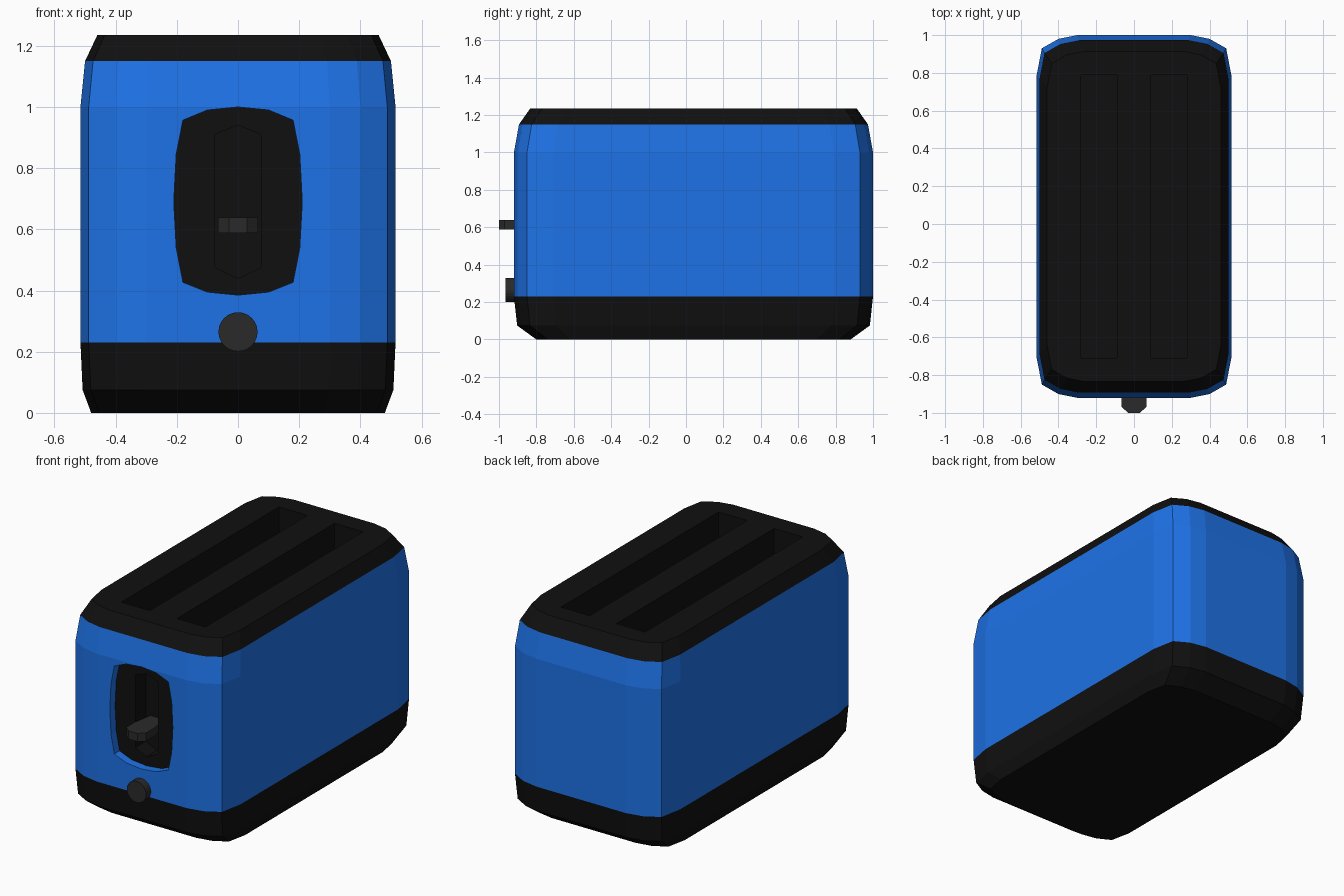
import bpy, bmesh, math
from mathutils import Matrix, Vector

if "Cube" in bpy.data.objects:
    bpy.data.objects.remove(bpy.data.objects["Cube"])

MID_Y = 0.04


def material(name, rgb):
    m = bpy.data.materials.new(name)
    m.diffuse_color = (*rgb, 1)
    m.use_nodes = True
    m.node_tree.nodes["Principled BSDF"].inputs["Base Color"].default_value = m.diffuse_color
    return m


BLUE = material("blue_enamel", (0.013, 0.17, 0.8))
BLACK = material("black_plastic", (0.005, 0.005, 0.005))
GREY = material("dark_grey_plastic", (0.023, 0.023, 0.023))


def finish(name, bm, *mats):
    bmesh.ops.recalc_face_normals(bm, faces=bm.faces)
    me = bpy.data.meshes.new(name)
    bm.to_mesh(me)
    bm.free()
    ob = bpy.data.objects.new(name, me)
    bpy.context.collection.objects.link(ob)
    for m in mats:
        me.materials.append(m)
    return ob


def loft(name, rings, *mats):
    """Closed solid through a stack of equal-length point rings."""
    bm = bmesh.new()
    rows = [[bm.verts.new(p) for p in ring] for ring in rings]
    n = len(rows[0])
    for a, b in zip(rows, rows[1:]):
        for i in range(n):
            j = (i + 1) % n
            bm.faces.new((a[i], a[j], b[j], b[i]))
    bm.faces.new(rows[0])
    bm.faces.new(rows[-1])
    return finish(name, bm, *mats)


def body_ring(z, hx, hy):
    """Rounded-rectangle footprint scaled to the half sizes hx, hy."""
    q = [(0.515, 0.75), (0.488, 0.89), (0.40, 0.94), (0.30, 0.96)]
    pts = q + [(-x, y) for x, y in reversed(q)]
    pts += [(-x, -y) for x, y in pts]
    return [(x * hx / 0.515, MID_Y + y * hy / 0.96, z) for x, y in pts]


def front_prism(name, half, y0, y1, *mats):
    """Mirror a right-hand (x, z) outline and extrude it along y."""
    pts = half + [(-x, z) for x, z in reversed(half) if x > 0]
    return loft(name, [[(x, y, z) for x, z in pts] for y in (y0, y1)], *mats)


def box(name, x0, x1, y0, y1, z0, z1, *mats):
    pts = [(x0, y0), (x1, y0), (x1, y1), (x0, y1)]
    return loft(name, [[(x, y, z) for x, y in pts] for z in (z0, z1)], *mats)


def cut(ob, cutter):
    cutter.hide_render = True
    mod = ob.modifiers.new("cut", 'BOOLEAN')
    mod.operation, mod.solver, mod.object = 'DIFFERENCE', 'EXACT', cutter
    bpy.context.view_layer.objects.active = ob
    bpy.ops.object.modifier_apply(modifier=mod.name)
    bpy.data.objects.remove(cutter)


def drop_caps(ob, *levels):
    """Remove hidden horizontal faces lying at the given heights."""
    bm = bmesh.new()
    bm.from_mesh(ob.data)
    dead = [f for f in bm.faces
            if any(all(abs(v.co.z - z) < 1e-4 for v in f.verts) for z in levels)]
    bmesh.ops.delete(bm, geom=dead, context='FACES')
    bm.to_mesh(ob.data)
    bm.free()


# Black base with chamfered foot
base = loft("base", [body_ring(0, 0.48, 0.84), body_ring(0.075, 0.508, 0.943),
                     body_ring(0.23, 0.515, 0.96)], BLACK)
drop_caps(base, 0.23)

# Blue housing with the recessed lever panel and its track
housing = loft("housing", [body_ring(0.23, 0.515, 0.96), body_ring(1.0, 0.515, 0.96),
                           body_ring(1.15, 0.5, 0.933)], BLUE, BLACK)
panel = [(0, 1.0), (0.10, 0.99), (0.18, 0.957), (0.202, 0.845), (0.21, 0.69),
         (0.202, 0.54), (0.18, 0.427), (0.10, 0.395), (0, 0.385)]
track = [(0, 0.94), (0.075, 0.91), (0.075, 0.475), (0, 0.44)]
cut(housing, front_prism("panel_cutter", panel, -1.1, -0.87, BLUE))
cut(housing, front_prism("track_cutter", track, -1.1, -0.77, BLUE))
for f in housing.data.polygons:
    vs = [housing.data.vertices[i].co for i in f.vertices]
    if all(abs(v.x) < 0.22 and -0.88 < v.y < -0.7 for v in vs):
        f.material_index = 1
drop_caps(housing, 0.23, 1.15)

# Black lid with two bread slots, each lined by an open well
lid = loft("lid", [body_ring(1.15, 0.5, 0.933), body_ring(1.235, 0.46, 0.873)], BLACK)
for side, x in (("left", -0.185), ("right", 0.185)):
    span = (x - 0.095, x + 0.095, -0.71, 0.79)
    cut(lid, box("slot_cutter", *span, 1.0, 1.4, BLACK))
    well = box(side + "_slot_well", *span, 0.3, 1.15, BLACK)
    drop_caps(well, 1.15)
    well.data.flip_normals()
drop_caps(lid, 1.15)

# Lever handle, narrowing towards its front
lever = [(0.03, -1.0), (0.065, -0.97), (0.065, -0.89), (0.045, -0.77)]
outline = lever + [(-x, y) for x, y in reversed(lever)]
loft("lever", [[(x, y, z) for x, y in outline] for z in (0.588, 0.638)], GREY)

# Round browning knob
bm = bmesh.new()
bmesh.ops.create_cone(bm, cap_ends=True, segments=24, radius1=0.064, radius2=0.064, depth=0.08,
                      matrix=Matrix.Translation(Vector((0, -0.926, 0.265)))
                      @ Matrix.Rotation(math.pi / 2, 4, 'X'))
finish("knob", bm, GREY)
